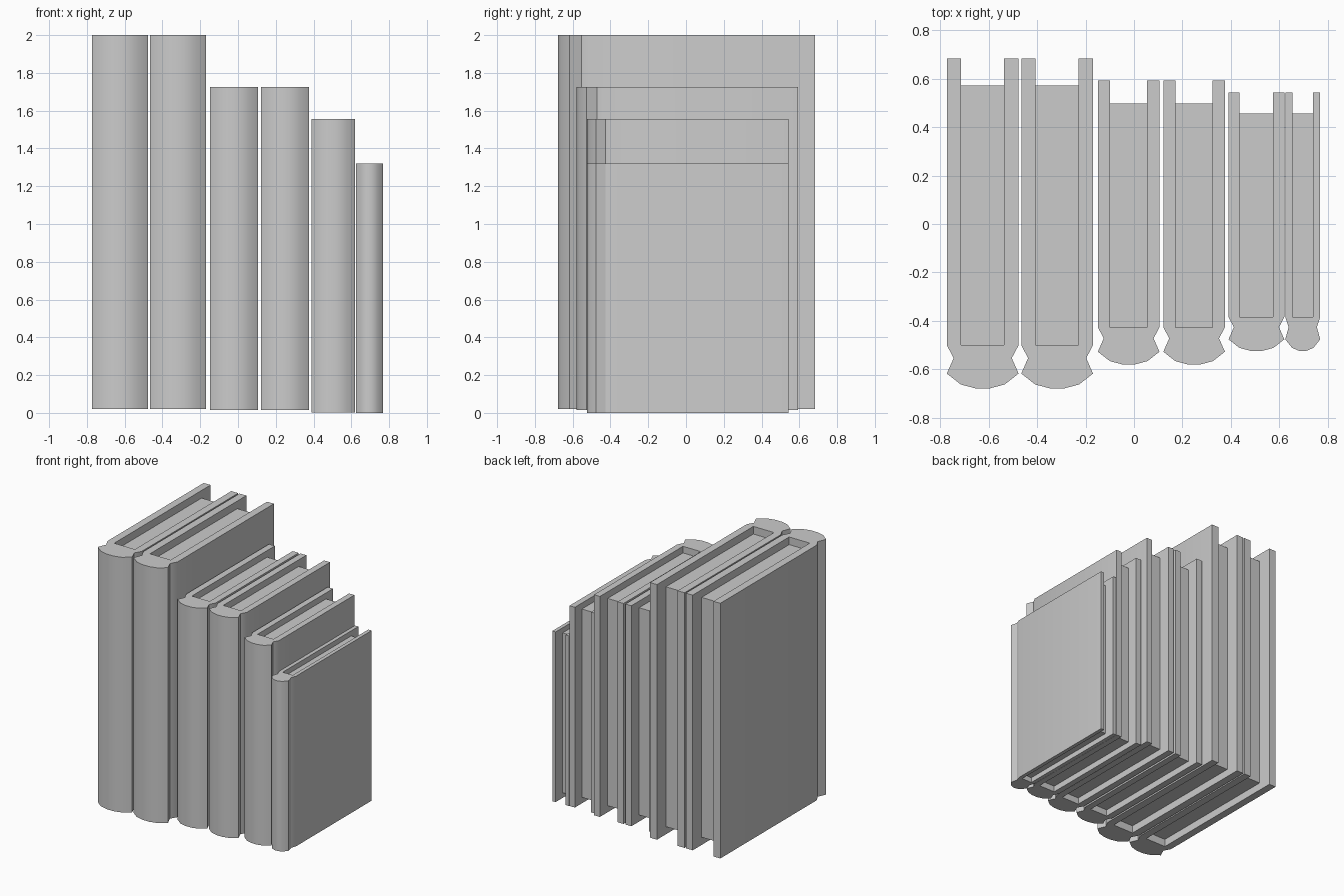
import bpy, bmesh

if "Cube" in bpy.data.objects:
    bpy.data.objects.remove(bpy.data.objects["Cube"])

# Half profile of a reference cover (unit width 1 = half width), front to back
HALF = [(0.20, -0.678), (0.61, -0.662), (1.0, -0.617), (0.81, -0.553), (1.0, -0.50), (1.0, 0.682),
        (0.60, 0.682), (0.60, -0.50)]
PAGES = [(0.60, -0.50), (0.60, 0.572)]


def extrude_profile(name, half, cx, hw, y0, sy, z0, z1):
    """Mirror a half profile across x and extrude it upward."""
    outline = half + [(-x, y) for x, y in reversed(half)]
    bm = bmesh.new()
    face = bm.faces.new([bm.verts.new((cx + x * hw, y0 + y * sy, z0)) for x, y in outline])
    top = bmesh.ops.extrude_face_region(bm, geom=[face])["geom"]
    verts = [g for g in top if isinstance(g, bmesh.types.BMVert)]
    bmesh.ops.translate(bm, verts=verts, vec=(0, 0, z1 - z0))
    bmesh.ops.recalc_face_normals(bm, faces=bm.faces)
    mesh = bpy.data.meshes.new(name)
    bm.to_mesh(mesh)
    bm.free()
    obj = bpy.data.objects.new(name, mesh)
    bpy.context.collection.objects.link(obj)
    return obj


def smooth(obj):
    bpy.ops.object.select_all(action='DESELECT')
    obj.select_set(True)
    bpy.context.view_layer.objects.active = obj
    bpy.ops.object.shade_smooth_by_angle(angle=0.52)


# Books: centre x, half width, y offset, depth scale, bottom, top
books = [
    (-0.624, 0.148, 0.0, 1.0, 0.02, 2.0),
    (-0.317, 0.148, 0.0, 1.0, 0.02, 2.0),
    (-0.022, 0.127, 0.005, 0.862, 0.015, 1.726),
    (0.248, 0.127, 0.005, 0.862, 0.015, 1.726),
    (0.505, 0.115, 0.008, 0.784, 0.002, 1.556),
    (0.696, 0.072, 0.008, 0.784, 0.0, 1.32),
]

for i, (cx, hw, y0, sy, z0, z1) in enumerate(books, 1):
    # Case with rounded spine, hinge grooves and two boards
    smooth(extrude_profile(f"book_cover_{i}", HALF, cx, hw, y0, sy, z0, z1))
    # Page block recessed inside the case
    inset = 0.03 * (z1 - z0)
    extrude_profile(f"book_pages_{i}", PAGES, cx, hw, y0, sy, z0 + inset, z1 - inset)
